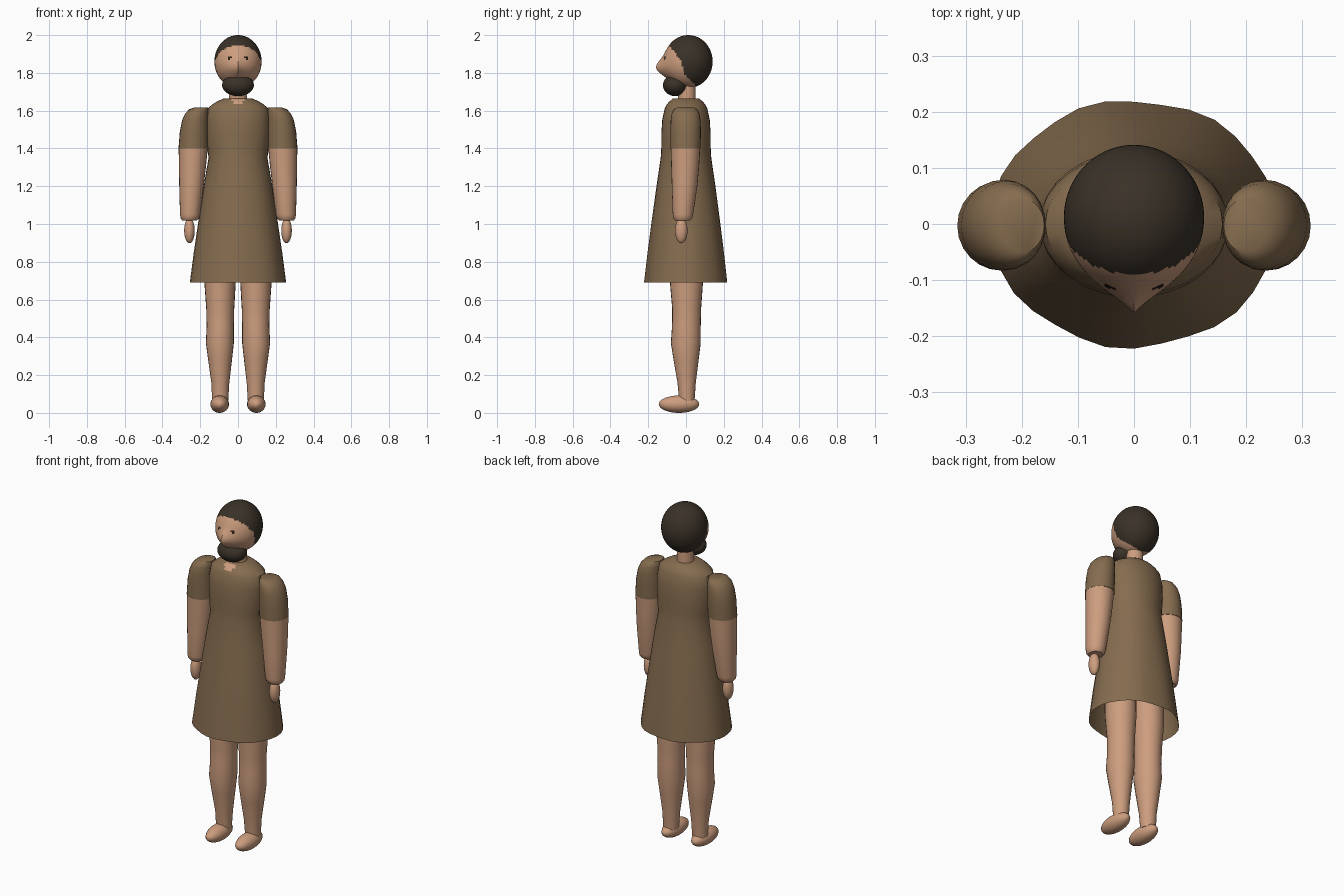
import bpy, bmesh, math
from mathutils import Vector

cube = bpy.data.objects.get("Cube")
if cube:
    bpy.data.objects.remove(cube, do_unlink=True)


def material(name, rgb):
    m = bpy.data.materials.new(name)
    m.use_nodes = True
    m.diffuse_color = (*rgb, 1)
    bsdf = m.node_tree.nodes["Principled BSDF"]
    bsdf.inputs["Base Color"].default_value = (*rgb, 1)
    bsdf.inputs["Roughness"].default_value = 0.9
    return m


skin = material("skin", (0.61, 0.34, 0.21))
cloth = material("brown_cloth", (0.235, 0.15, 0.078))
hair = material("dark_hair", (0.042, 0.031, 0.021))
eye_dark = material("eye_dark", (0.02, 0.012, 0.008))


def finish(name, bm, mats, rule=None):
    """Turn a bmesh into a smooth object, colouring faces by a rule on their centre."""
    bmesh.ops.recalc_face_normals(bm, faces=bm.faces)
    if rule:
        for f in bm.faces:
            f.material_index = rule(f.calc_center_median())
    mesh = bpy.data.meshes.new(name)
    bm.to_mesh(mesh)
    bm.free()
    for m in mats:
        mesh.materials.append(m)
    ob = bpy.data.objects.new(name, mesh)
    bpy.context.collection.objects.link(ob)
    bpy.ops.object.select_all(action='DESELECT')
    ob.select_set(True)
    bpy.context.view_layer.objects.active = ob
    bpy.ops.object.shade_smooth_by_angle(angle=math.radians(40))
    return ob


def loft(name, rings, mats, side=1, sides=24, rule=None, bottom=True, wave=None):
    """Stack elliptical rings (z, x_min, x_max, y_min, y_max) from top to bottom."""
    bm = bmesh.new()
    loops = []
    for z, x0, x1, y0, y1 in rings:
        loop = []
        for i in range(sides):
            a = math.tau * i / sides
            k = 1 + (wave(a, z) if wave else 0)
            x = (x0 + x1) / 2 + (x1 - x0) / 2 * math.cos(a) * k
            y = (y0 + y1) / 2 + (y1 - y0) / 2 * math.sin(a) * k
            loop.append(bm.verts.new((x * side, y, z)))
        loops.append(loop)
    for up, low in zip(loops, loops[1:]):
        for i in range(sides):
            j = (i + 1) % sides
            bm.faces.new((up[i], up[j], low[j], low[i]))
    bm.faces.new(loops[0])
    if bottom:
        bm.faces.new(loops[-1])
    return finish(name, bm, mats, rule)


def ellipsoid(name, centre, radii, mats, u=24, v=16, shape=None, rule=None):
    bm = bmesh.new()
    bmesh.ops.create_uvsphere(bm, u_segments=u, v_segments=v, radius=1)
    for p in bm.verts:
        p.co = Vector(c + r * q for c, r, q in zip(centre, radii, p.co))
        if shape:
            shape(p.co)
    return finish(name, bm, mats, rule)


# Head: face drawn out to a pointed nose, hair coloured behind the hairline
def pull_nose(p):
    if p.y < 0:
        p.y -= 0.045 * math.exp(-abs(p.x) / 0.045 - ((p.z - 1.825) / 0.05) ** 2)


HAIRLINE = [(1.70, 0.07), (1.74, 0.045), (1.79, -0.005), (1.87, -0.03), (1.96, -0.10)]


def head_colour(c):
    if c.y < -0.05 and math.hypot(abs(c.x) - 0.045, c.z - 1.88) < 0.009:
        return 2
    if c.z > 1.965:
        return 1
    for (z0, y0), (z1, y1) in zip(HAIRLINE, HAIRLINE[1:]):
        if z0 <= c.z <= z1:
            return int(c.y > y0 + (y1 - y0) * (c.z - z0) / (z1 - z0))
    return 1


ellipsoid("head", (0, 0.012, 1.86), (0.125, 0.129, 0.14), [skin, hair, eye_dark],
          72, 48, pull_nose, head_colour)


# Beard with a level upper edge
def level_top(p):
    p.z = min(p.z, 1.776)


ellipsoid("beard", (0, -0.056, 1.735), (0.084, 0.066, 0.058), [hair], 32, 24, level_top)
loft("neck", [(1.76, -0.045, 0.045, -0.04, 0.05), (1.64, -0.047, 0.047, -0.042, 0.052)], [skin])

# Dress: flared, open at a gently wavy hem, with a small skin notch at the neckline
PROFILE = [(1.665, 0.075, 0.068), (1.65, 0.108, 0.087), (1.635, 0.133, 0.1),
           (1.615, 0.158, 0.112), (1.55, 0.168, 0.126), (1.47, 0.168, 0.131),
           (1.4, 0.162, 0.131), (1.35, 0.156, 0.134), (1.2, 0.182, 0.156),
           (1.0, 0.212, 0.183), (0.85, 0.234, 0.202), (0.69, 0.255, 0.22)]


def hem_wave(a, z):
    return 0.018 * max(0, (1.3 - z) / 0.6) * math.sin(7 * a + 1) * abs(math.sin(a))


loft("dress", [(z, -w, w, -d, d) for z, w, d in PROFILE], [cloth, skin], sides=32,
     rule=lambda c: int(c.z > 1.636 and c.y < -0.05 and abs(c.x) < 0.032),
     bottom=False, wave=hem_wave)

# Limbs, mirrored left and right
SLEEVE = [(1.616, 0.16, 0.235, -0.05, 0.045), (1.608, 0.158, 0.258, -0.065, 0.06),
          (1.585, 0.157, 0.28, -0.076, 0.071), (1.55, 0.157, 0.296, -0.081, 0.077),
          (1.49, 0.157, 0.308, -0.083, 0.079), (1.4, 0.158, 0.315, -0.083, 0.077)]
FOREARM = [(1.4, 0.16, 0.314, -0.081, 0.075), (1.3, 0.17, 0.313, -0.078, 0.069),
           (1.2, 0.182, 0.311, -0.075, 0.06), (1.05, 0.2, 0.307, -0.07, 0.038),
           (1.03, 0.206, 0.304, -0.067, 0.034), (1.018, 0.218, 0.295, -0.056, 0.023)]
LEG = [(0.95, 0.01, 0.18, -0.09, 0.09), (0.69, 0.012, 0.178, -0.085, 0.09),
       (0.55, 0.02, 0.168, -0.073, 0.08), (0.46, 0.022, 0.166, -0.074, 0.078),
       (0.37, 0.022, 0.17, -0.08, 0.078), (0.28, 0.032, 0.158, -0.066, 0.067),
       (0.16, 0.046, 0.141, -0.045, 0.052), (0.06, 0.052, 0.137, -0.036, 0.045)]

for label, s in (("left", 1), ("right", -1)):
    loft(label + "_sleeve", SLEEVE, [cloth], s)
    loft(label + "_forearm", FOREARM, [skin], s)
    ellipsoid(label + "_hand", (s * 0.257, -0.025, 0.965), (0.028, 0.033, 0.067), [skin])
    loft(label + "_leg", LEG, [skin], s)
    ellipsoid(label + "_foot", (s * 0.097, -0.037, 0.046), (0.049, 0.107, 0.046), [skin])
